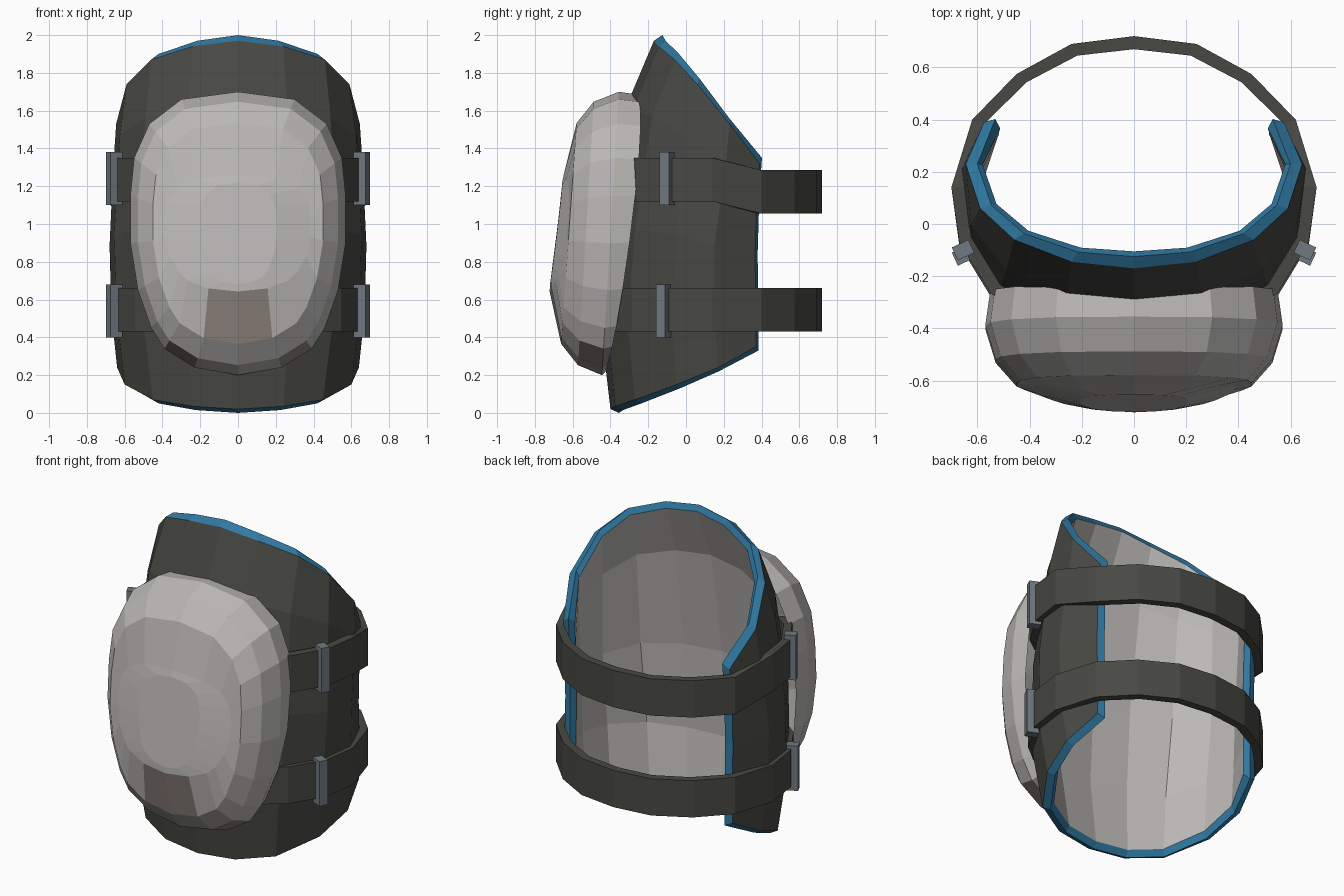
import bpy, bmesh, math
from mathutils import Vector

if "Cube" in bpy.data.objects:
    bpy.data.objects.remove(bpy.data.objects["Cube"])


def material(name, r, g, b):
    m = bpy.data.materials.new(name)
    m.use_nodes = True
    m.diffuse_color = (r, g, b, 1)
    m.node_tree.nodes["Principled BSDF"].inputs["Base Color"].default_value = (r, g, b, 1)
    return m


dark = material("dark fabric", .064, .064, .056)
blue = material("blue trim", .03, .19, .36)
grey = material("light grey", .50, .49, .47)
brown = material("scuffed brown", .28, .24, .215)
steel = material("buckle steel", .16, .19, .22)


def build(name, verts, faces, mats):
    """Make a flat shaded object; each face is (vertex indices, material index)."""
    bm = bmesh.new()
    vs = [bm.verts.new(v) for v in verts]
    for ids, mat in faces:
        bm.faces.new([vs[i] for i in ids]).material_index = mat
    bmesh.ops.recalc_face_normals(bm, faces=bm.faces)
    mesh = bpy.data.meshes.new(name)
    bm.to_mesh(mesh)
    bm.free()
    for m in mats:
        mesh.materials.append(m)
    obj = bpy.data.objects.new(name, mesh)
    bpy.context.collection.objects.link(obj)


def mirrored(half):
    """Extend a centre-to-side row of points to both sides."""
    return [Vector((-p[0], *p[1:])) for p in half[:0:-1]] + [Vector(p) for p in half]


def inward(p, dist):
    d = Vector((-p.x, .22 - p.y, 0))
    return p + d.normalized() * dist


# Shell: rows from the top rim to the bottom rim, centre to side
top = [(0, -.17, 1.97), (.24, -.145, 1.94), (.46, -.06, 1.87),
       (.59, .06, 1.74), (.645, .23, 1.53), (.575, .39, 1.32)]
bottom = [(0, -.4, .02), (.24, -.375, .035), (.45, -.27, .07),
          (.6, -.05, .15), (.64, .17, .24), (.58, .37, .35)]
middle = [
    (.17, [(0, -.31), (.26, -.28), (.49, -.18), (.625, 0), (.66, .21), (.58, .375)]),
    (.5, [(0, -.42), (.27, -.385), (.52, -.27), (.655, -.05), (.68, .15), (.58, .365)]),
    (.78, [(0, -.45), (.27, -.415), (.5, -.31), (.64, -.08), (.67, .15), (.58, .37)]),
]
rows = [top]
for f, row in middle:
    rows.append([(x, y, t[2] + (b[2] - t[2]) * f) for (x, y), t, b in zip(row, top, bottom)])
rows.append(bottom)
outer = [mirrored(r) for r in rows]
R, C = len(outer), len(outer[0])


def layer(depth, rise, back, drop):
    """Copy the outer grid inward, moving its open border out or back."""
    grid = [[inward(p, depth) for p in r] for r in outer]
    for p in grid[0]:
        p.z += rise
    for p in grid[-1]:
        p.z -= drop
    for r in grid:
        r[0].y += back
        r[-1].y += back
    return grid


ridge = layer(.045, .03, .025, .02)
lining = layer(.065, -.005, -.005, -.02)
verts = [p for grid in (outer, lining) for r in grid for p in r]
off = R * C
faces = []
for i in range(R - 1):
    for j in range(C - 1):
        a = i * C + j
        quad = (a, a + 1, a + C + 1, a + C)
        faces.append((quad, 0))
        faces.append(([k + off for k in quad], 1))
# Blue trim: outer and inner bevels meeting on a ridge around the border
border = list(range(C)) + [i * C + C - 1 for i in range(1, R)]
border += [(R - 1) * C + j for j in range(C - 2, -1, -1)] + [i * C for i in range(R - 2, 0, -1)]
verts += [ridge[b // C][b % C] for b in border]
B = len(border)
for k in range(B):
    n = (k + 1) % B
    a, b, ra, rb = border[k], border[n], 2 * off + k, 2 * off + n
    faces += [((a, b, rb, ra), 2), ((ra, rb, b + off, a + off), 2)]
build("shell", verts, faces, [dark, grey, blue])

# Knee cap: a faceted dome of concentric rings
half = [(0, .2), (.23, .24), (.39, .34), (.46, .45), (.53, .65), (.57, .9),
        (.57, 1.15), (.55, 1.35), (.47, 1.53), (.3, 1.66), (0, 1.7)]
outline = half + [(-x, z) for x, z in half[-2:0:-1]]
N = len(outline)
mid_z = .95
# x scale, z scale, depth, extra depth per unit of height, curvature across
rings = [(.97, .98, -.03, 0, 0), (1, 1, .08, .06, 0), (.93, .93, .21, .06, 0),
         (.79, .78, .30, .05, 0), (.68, .41, .365, 0, .35), (.36, .36, .368, 0, .1)]
verts, faces = [], []
for r, (sx, sz, depth, lean, curve) in enumerate(rings):
    for x, z in outline:
        x, z = x * sx, mid_z + (z - mid_z) * sz
        y = -.41 + .12 * (z - .2) - depth - lean * (z - mid_z) + curve * x * x
        if r == 0:
            y -= .05 * (1 - (x / .57) ** 2)
        verts.append((x, y, z))
for r in range(len(rings) - 1):
    for s in range(N):
        t = (s + 1) % N
        worn = (r == 3 and s in (0, N - 1)) or (r < 2 and s in (1, N - 2))
        faces.append(((r * N + s, r * N + t, (r + 1) * N + t, (r + 1) * N + s), int(worn)))
last = (len(rings) - 1) * N
faces.append((list(range(last, last + N)), 0))
build("knee_cap", verts, faces, [grey, brown])


# Straps: bands running around the back from one side of the cap to the other
def strap(name, front, z, drop):
    path = mirrored([(0, .72, -drop), (.24, .69, -drop), (.45, .575, -drop),
                     (.62, .4, -drop), (.7, .14, 0)] + front)
    verts, faces = [], []
    for p in path:
        q = inward(p, .05)
        for v, h in ((p, z), (p, z + .23), (q, z + .23), (q, z)):
            verts.append((v.x, v.y, v.z + h))
    for i in range(0, len(verts) - 4, 4):
        for k in range(4):
            n = (k + 1) % 4
            faces.append(((i + k, i + n, i + n + 4, i + k + 4), 0))
    end = len(verts) - 4
    faces += [((0, 1, 2, 3), 0), (range(end, end + 4), 0)]
    build(name, verts, faces, [dark])


strap("upper_strap", [(.67, -.07, 0), (.55, -.265, 0), (.46, -.33, 0)], 1.12, .065)
strap("lower_strap", [(.67, -.08, 0), (.545, -.285, 0), (.41, -.39, 0)], .43, 0)

# Buckles: slim upright bars on each strap
for level, y, z in (("upper", -.1, 1.24), ("lower", -.12, .54)):
    for side, s in (("left", 1), ("right", -1)):
        bpy.ops.mesh.primitive_cube_add(size=1, location=(s * .655, y, z),
                                        rotation=(0, 0, -s * math.radians(25)))
        b = bpy.context.object
        b.name = level + "_buckle_" + side
        b.scale = (.07, .055, .28)
        b.data.materials.append(steel)
